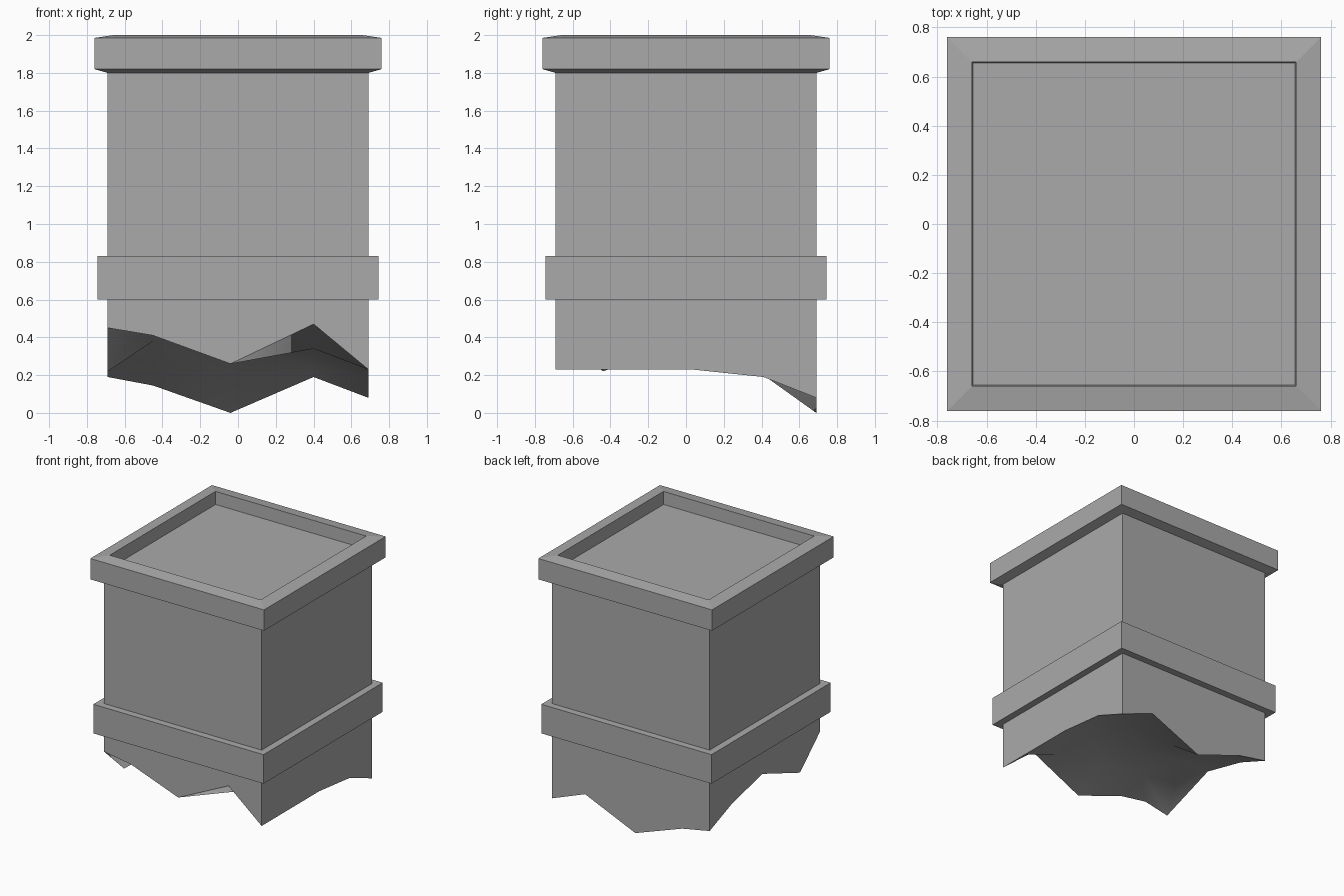
import bpy
import bmesh

cube = bpy.data.objects.get("Cube")
if cube:
    bpy.data.objects.remove(cube, do_unlink=True)

stone = bpy.data.materials.new("plain grey")
stone.use_nodes = True
GREY = (0.4, 0.4, 0.4, 1)
stone.diffuse_color = GREY
stone.node_tree.nodes["Principled BSDF"].inputs["Base Color"].default_value = GREY

HALF = 0.69      # half width of the pillar
NECK = 1.80      # where the shaft meets the rim


def finish(name, bm):
    mesh = bpy.data.meshes.new(name)
    bm.to_mesh(mesh)
    bm.free()
    mesh.materials.append(stone)
    obj = bpy.data.objects.new(name, mesh)
    bpy.context.collection.objects.link(obj)
    return obj


def square_loft(name, profile, cap=False):
    """Sweep (half width, height) points around a square."""
    bm = bmesh.new()
    corners = [(-1, -1), (1, -1), (1, 1), (-1, 1)]
    rings = [[bm.verts.new((sx * w, sy * w, z)) for sx, sy in corners]
             for w, z in profile]
    for low, high in zip(rings, rings[1:]):
        for i in range(4):
            j = (i + 1) % 4
            bm.faces.new((low[i], low[j], high[j], high[i]))
    if cap:
        bm.faces.new(rings[-1])
    return finish(name, bm)


# Shaft with a rough, broken underside
xs = [-HALF, -0.45, -0.04, 0.40, HALF]
ys = [-HALF, -0.44, 0.03, 0.41, HALF]
heights = [
    [0.45, 0.41, 0.26, 0.47, 0.23],
    [0.22, 0.50, 0.41, 0.34, 0.23],
    [0.39, 0.38, 0.35, 0.30, 0.23],
    [0.30, 0.28, 0.20, 0.25, 0.19],
    [0.19, 0.145, 0.0, 0.19, 0.08],
]
bm = bmesh.new()
grid = [[bm.verts.new((x, y, z)) for x, z in zip(xs, row)]
        for y, row in zip(ys, heights)]
for a, b in zip(grid, grid[1:]):
    for i in range(len(xs) - 1):
        face = bm.faces.new((a[i], b[i], b[i + 1], a[i + 1]))
        face.smooth = True
rim_edges = [e for e in bm.edges if e.is_boundary]
for e in rim_edges:
    e.smooth = False

# Walls rise from the broken edge to the neck
upper = {}
for e in rim_edges:
    for v in e.verts:
        if v not in upper:
            upper[v] = bm.verts.new((v.co.x, v.co.y, NECK))
for e in rim_edges:
    loop = e.link_loops[0]
    start, end = loop.vert, loop.link_loop_next.vert
    bm.faces.new((end, start, upper[start], upper[end]))
finish("shaft", bm)

# Raised band around the shaft
square_loft("band", [(HALF, 0.60), (0.745, 0.60), (0.745, 0.83), (HALF, 0.83)])

# Rim with sloping edges and a sunken top panel
square_loft("rim", [(HALF, NECK), (0.76, 1.82), (0.76, 1.985),
                    (0.66, 2.0), (0.655, 1.90)], cap=True)
